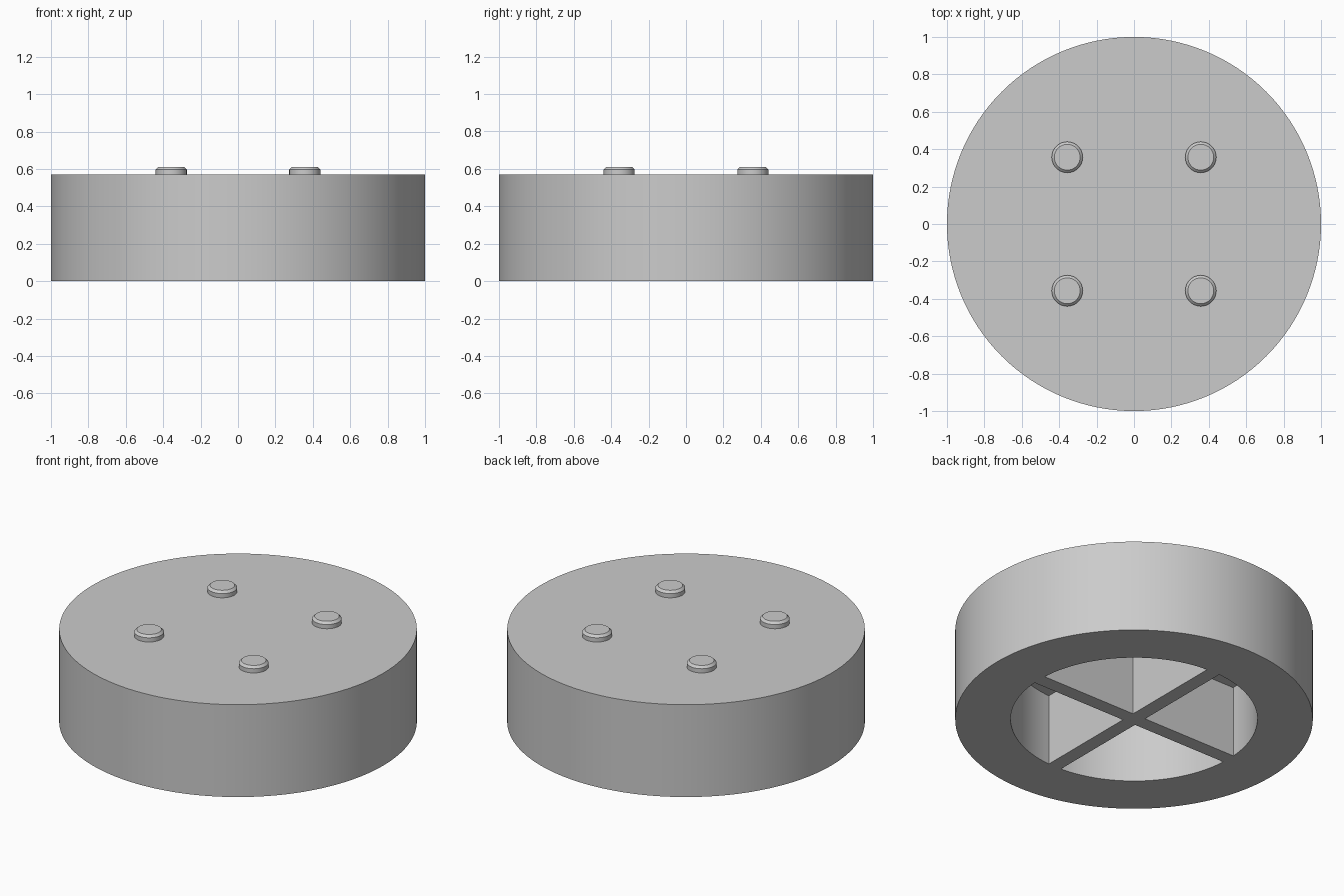
import bpy
import bmesh
from math import sin, cos, asin, pi

cube = bpy.data.objects.get("Cube")
if cube:
    bpy.data.objects.remove(cube, do_unlink=True)

HEIGHT, CEILING = 0.57, 0.44
INNER, HALF_RIB = 0.69, 0.044
STUD_POS = 0.357

grey = bpy.data.materials.new("plain grey")
grey.use_nodes = True
colour = (0.6, 0.6, 0.6, 1)
grey.diffuse_color = colour
grey.node_tree.nodes["Principled BSDF"].inputs["Base Color"].default_value = colour


def circle(radius, count):
    return [(radius * cos(2 * pi * i / count), radius * sin(2 * pi * i / count))
            for i in range(count)]


def loft(name, rings):
    """Closed solid through stacked outlines, each given as (points, z)."""
    bm = bmesh.new()
    loops = [[bm.verts.new((x, y, z)) for x, y in pts] for pts, z in rings]
    bm.faces.new(loops[0][::-1])
    bm.faces.new(loops[-1])
    for low, high in zip(loops, loops[1:]):
        n = len(low)
        for i in range(n):
            j = (i + 1) % n
            bm.faces.new((low[i], low[j], high[j], high[i]))
    mesh = bpy.data.meshes.new(name)
    bm.to_mesh(mesh)
    bm.free()
    mesh.materials.append(grey)
    obj = bpy.data.objects.new(name, mesh)
    bpy.context.collection.objects.link(obj)
    return obj


def smooth(obj):
    bpy.ops.object.select_all(action="DESELECT")
    obj.select_set(True)
    bpy.context.view_layer.objects.active = obj
    bpy.ops.object.shade_smooth_by_angle(angle=pi / 6)


# Round body
body = loft("round_body", [(circle(1, 128), 0), (circle(1, 128), HEIGHT)])

# Four pockets cut from below, leaving a cross of ribs inside the rim
start = asin(HALF_RIB / INNER)
steps = 28
sector = [(HALF_RIB, HALF_RIB)]
for i in range(steps + 1):
    a = start + (pi / 2 - 2 * start) * i / steps
    sector.append((INNER * cos(a), INNER * sin(a)))

for k in range(4):
    c, s = cos(k * pi / 2), sin(k * pi / 2)
    pts = [(x * c - y * s, x * s + y * c) for x, y in sector]
    cutter = loft("pocket_cutter", [(pts, -0.1), (pts, CEILING)])
    cut = body.modifiers.new("pocket", "BOOLEAN")
    cut.operation = "DIFFERENCE"
    cut.solver = "EXACT"
    cut.object = cutter
    bpy.context.view_layer.objects.active = body
    bpy.ops.object.modifier_apply(modifier=cut.name)
    bpy.data.objects.remove(cutter, do_unlink=True)
smooth(body)

# Four chamfered studs on the top
for side, sx in (("left", 1), ("right", -1)):
    for end, sy in (("front", -1), ("back", 1)):
        stud = loft(f"{end}_{side}_stud", [
            (circle(0.083, 40), HEIGHT - 0.01),
            (circle(0.083, 40), 0.596),
            (circle(0.069, 40), 0.61)])
        stud.location = (sx * STUD_POS, sy * STUD_POS, 0)
        smooth(stud)
